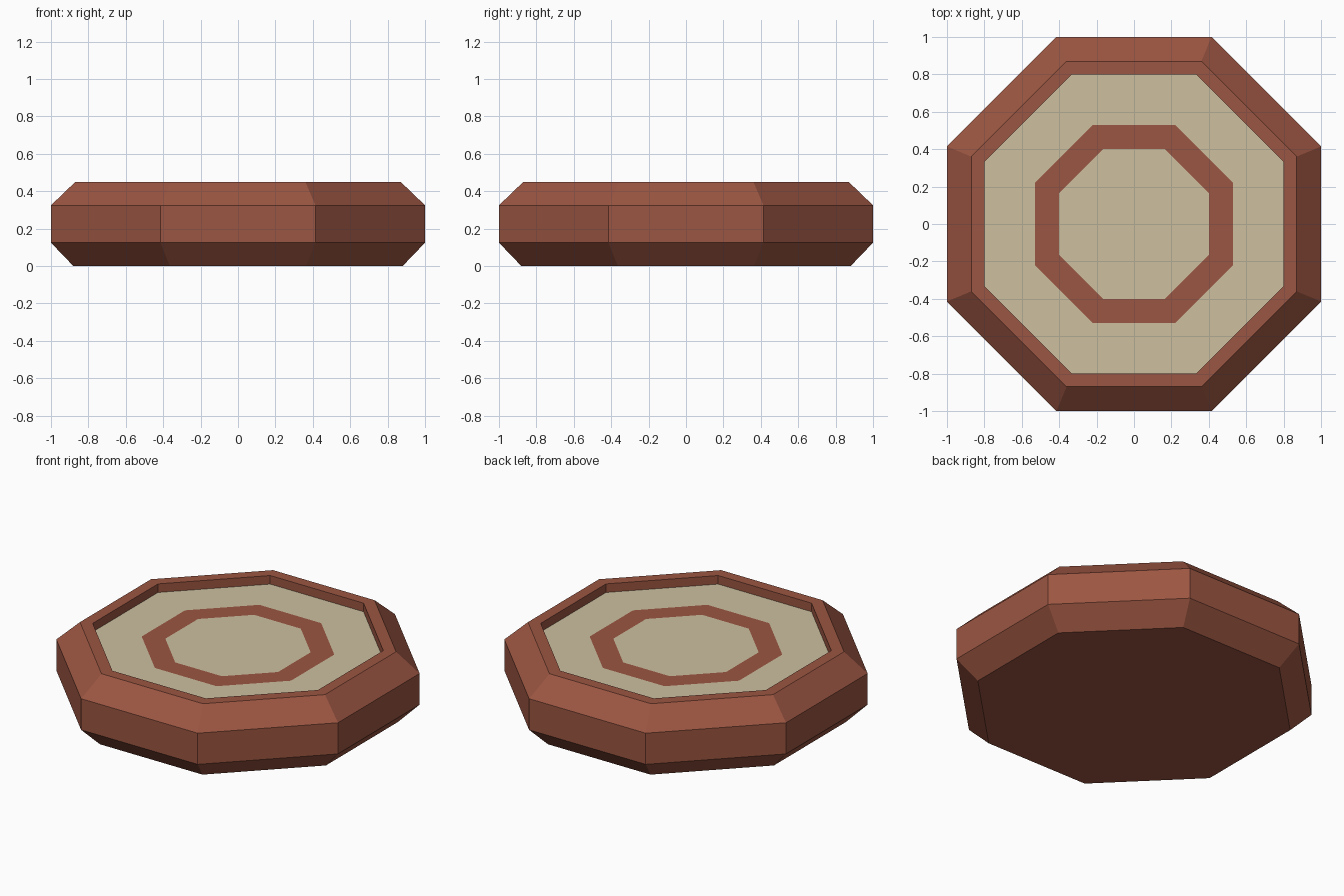
import bpy, bmesh, math

old = bpy.data.objects.get("Cube")
if old:
    bpy.data.objects.remove(old, do_unlink=True)


def material(name, rgb):
    m = bpy.data.materials.new(name)
    m.use_nodes = True
    m.diffuse_color = (*rgb, 1)
    m.node_tree.nodes["Principled BSDF"].inputs["Base Color"].default_value = (*rgb, 1)
    return m


SIDES = 8
TERRACOTTA, CREAM = 0, 1
materials = [material("terracotta", (0.33, 0.092, 0.054)),
             material("cream", (0.61, 0.53, 0.35))]


def octagon(bm, apothem, z):
    """Ring of vertices with flat sides facing the axes."""
    r = apothem / math.cos(math.pi / SIDES)
    angles = [(i + 0.5) * math.tau / SIDES for i in range(SIDES)]
    return [bm.verts.new((r * math.cos(a), r * math.sin(a), z)) for a in angles]


def finish(bm, name):
    mesh = bpy.data.meshes.new(name)
    bm.to_mesh(mesh)
    bm.free()
    for m in materials:
        mesh.materials.append(m)
    obj = bpy.data.objects.new(name, mesh)
    bpy.context.collection.objects.link(obj)


def stepped_disc(name, profile):
    """Join octagons of (apothem, height, colour of the band leading to it)."""
    bm = bmesh.new()
    rings = [octagon(bm, a, z) for a, z, _ in profile]
    bm.faces.new(rings[0][::-1]).material_index = profile[0][2]
    for k in range(1, len(rings)):
        low, high = rings[k - 1], rings[k]
        for i in range(SIDES):
            j = (i + 1) % SIDES
            face = bm.faces.new((low[i], low[j], high[j], high[i]))
            face.material_index = profile[k][2]
    bm.faces.new(rings[-1]).material_index = profile[-1][2] if len(rings) == 1 else CREAM
    finish(bm, name)


# Bevelled slab with a raised rim and a recessed, inlaid top
RECESS = 0.395
stepped_disc("octagonal_plate", [
    (0.88, 0, TERRACOTTA),
    (1.0, 0.125, TERRACOTTA),
    (1.0, 0.325, TERRACOTTA),
    (0.87, 0.45, TERRACOTTA),
    (0.8, 0.45, TERRACOTTA),
    (0.8, RECESS, TERRACOTTA),
    (0.53, RECESS, CREAM),
    (0.4, RECESS, TERRACOTTA),
])
